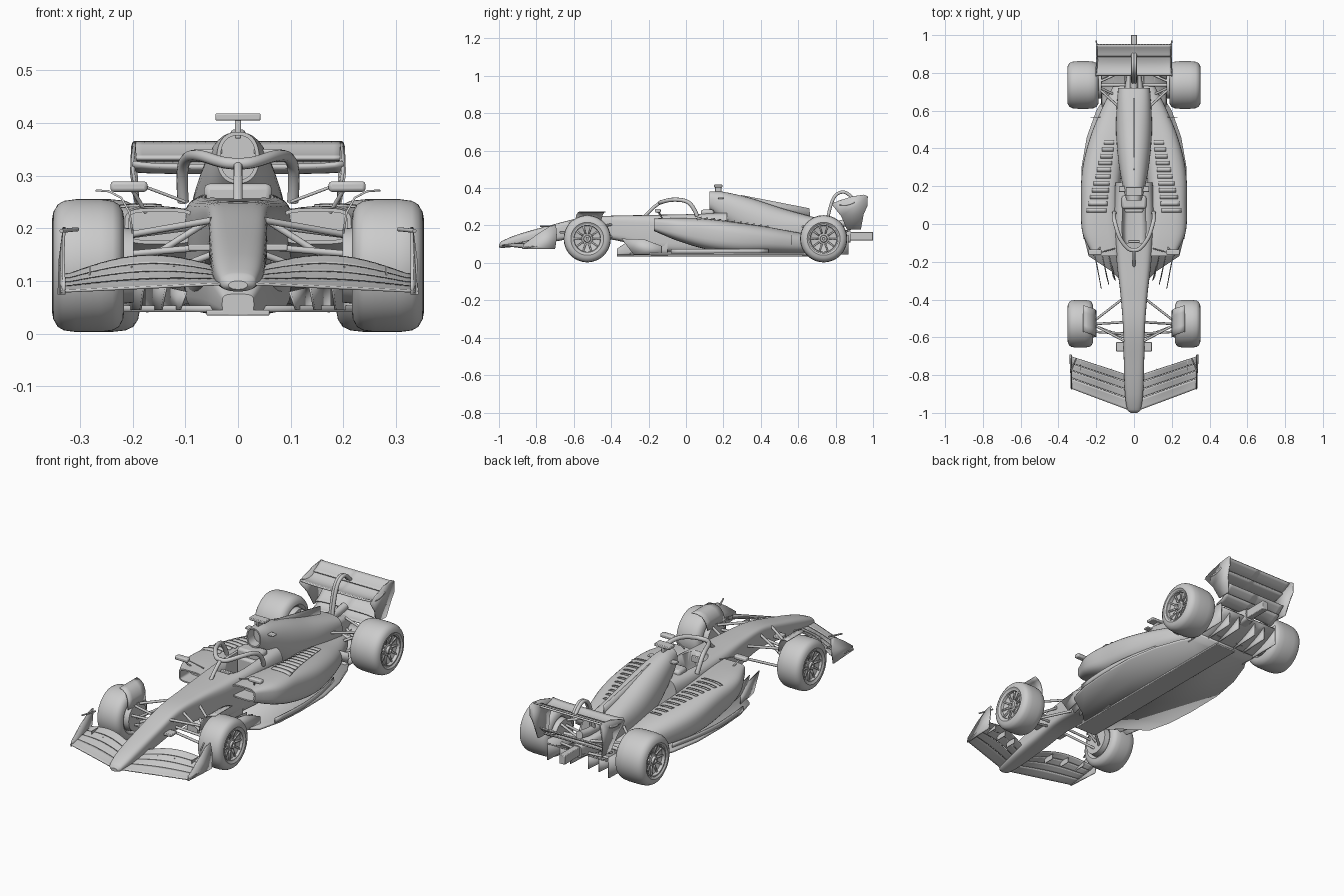
import bpy, bmesh
from math import sin, cos, pi
from mathutils import Vector
from mathutils.bvhtree import BVHTree

if "Cube" in bpy.data.objects:
    bpy.data.objects.remove(bpy.data.objects["Cube"])


def finish(name, bm, mirror=False, thick=0, bevel=0, angle=35):
    bmesh.ops.recalc_face_normals(bm, faces=bm.faces[:])
    me = bpy.data.meshes.new(name)
    bm.to_mesh(me)
    bm.free()
    ob = bpy.data.objects.new(name, me)
    bpy.context.collection.objects.link(ob)
    bpy.ops.object.select_all(action='DESELECT')
    ob.select_set(True)
    bpy.context.view_layer.objects.active = ob
    bpy.ops.object.shade_smooth_by_angle(angle=angle * pi / 180)
    if thick:
        m = ob.modifiers.new("thickness", 'SOLIDIFY')
        m.thickness, m.offset = thick, 0
    if bevel:
        m = ob.modifiers.new("bevel", 'BEVEL')
        m.width, m.segments = bevel, 2
    if mirror:
        ob.modifiers.new("mirror", 'MIRROR')
    return ob


def grid_faces(bm, rows, closed):
    n = len(rows[0])
    for a, b in zip(rows, rows[1:]):
        for i in range(n if closed else n - 1):
            j = (i + 1) % n
            bm.faces.new((a[i], a[j], b[j], b[i]))


def loft(name, secs, mirror=False, mouth=0, n=36, sub=6):
    """Smooth body through sections (y, centre x, half width, z bottom, z top, roundness)."""
    def slope(i, k):
        a, b = secs[max(i - 1, 0)], secs[min(i + 1, len(secs) - 1)]
        return (b[k] - a[k]) / (b[0] - a[0])
    full = []
    for i in range(len(secs) - 1):
        p, q = secs[i], secs[i + 1]
        h = q[0] - p[0]
        for s in range(sub):
            t = s / sub
            full.append([p[0] + h * t] + [
                (2*t**3 - 3*t*t + 1) * p[k] + (t**3 - 2*t*t + t) * h * slope(i, k)
                + (3*t*t - 2*t**3) * q[k] + (t**3 - t*t) * h * slope(i + 1, k) for k in range(1, 6)])
    full.append(secs[-1])
    bm = bmesh.new()
    rows = []
    for y, xc, w, zb, zt, e in full:
        row = []
        for i in range(n):
            c, s = cos(2 * pi * i / n), sin(2 * pi * i / n)
            sx = abs(c) ** (2 / e) * (1 if c > 0 else -1)
            sz = abs(s) ** (2 / e) * (1 if s > 0 else -1)
            row.append(bm.verts.new((xc + w * sx, y, (zb + zt) / 2 + (zt - zb) / 2 * sz)))
        rows.append(row)
    grid_faces(bm, rows, True)
    cap = bm.faces.new(rows[0])
    bm.faces.new(rows[-1])
    if mouth:
        bmesh.ops.recalc_face_normals(bm, faces=bm.faces[:])
        bmesh.ops.inset_individual(bm, faces=[cap], thickness=0.007)
        r = bmesh.ops.extrude_discrete_faces(bm, faces=[cap])
        bmesh.ops.translate(bm, verts=r['faces'][0].verts[:], vec=(0, mouth, 0))
    return finish(name, bm, mirror)


def sheet(name, f, nu, nv, thick, mirror=True):
    bm = bmesh.new()
    rows = [[bm.verts.new(f(u / nu, v / nv)) for v in range(nv + 1)] for u in range(nu + 1)]
    grid_faces(bm, rows, False)
    return finish(name, bm, mirror, thick)


def plate(name, pts, thick, mirror=True):
    bm = bmesh.new()
    bm.faces.new([bm.verts.new(p) for p in pts])
    return finish(name, bm, mirror, thick)


def box(name, lo, hi, mirror=True, bevel=0.003):
    bm = bmesh.new()
    bmesh.ops.create_cube(bm, size=1)
    for v in bm.verts:
        v.co = [(a + b) / 2 + c * (b - a) for a, b, c in zip(lo, hi, v.co)]
    return finish(name, bm, mirror, 0, bevel)


def lathe(name, cx, y, z, prof, n=56):
    bm = bmesh.new()
    rows = [[bm.verts.new((cx + x, y + r * cos(2*pi*i/n), z + r * sin(2*pi*i/n))) for i in range(n)] for x, r in prof]
    grid_faces(bm, rows, True)
    bm.faces.new(rows[0])
    bm.faces.new(rows[-1])
    return finish(name, bm, True)


def tube(name, pts, r, mirror=True, smooth=False):
    cu = bpy.data.curves.new(name, 'CURVE')
    cu.dimensions, cu.bevel_depth, cu.bevel_resolution, cu.use_fill_caps = '3D', r, 3, True
    sp = cu.splines.new('NURBS' if smooth else 'POLY')
    sp.points.add(len(pts) - 1)
    for p, c in zip(sp.points, pts):
        p.co = (*c, 1)
    if smooth:
        sp.use_endpoint_u, sp.order_u, sp.resolution_u = True, 3, 8
    tmp = bpy.data.objects.new(name, cu)
    bpy.context.collection.objects.link(tmp)
    bm = bmesh.new()
    bm.from_mesh(bpy.data.meshes.new_from_object(tmp.evaluated_get(bpy.context.evaluated_depsgraph_get())))
    bpy.data.objects.remove(tmp)
    return finish(name, bm, mirror, angle=50)


# nose and survival cell, with the cockpit cut out
tub = loft("chassis", [(-1, 0, .018, .084, .1, 2.2), (-.985, 0, .034, .08, .116, 2.5), (-.9, 0, .048, .088, .152, 3),
                       (-.73, 0, .054, .11, .2, 4), (-.55, 0, .058, .135, .243, 5), (-.37, 0, .072, .12, .253, 5),
                       (-.2, 0, .092, .07, .256, 5), (0, 0, .105, .05, .262, 5), (.22, 0, .1, .05, .27, 4)])
hole = loft("cockpit_cutter", [(-.13, 0, .035, .12, .4, 4), (-.08, 0, .06, .12, .4, 5), (.1, 0, .06, .12, .4, 5)])
hole.hide_render = hole.hide_viewport = True
cut = tub.modifiers.new("cockpit", 'BOOLEAN')
cut.object, cut.solver = hole, 'EXACT'
loft("keel", [(-.37, 0, .03, .036, .075, 4), (-.28, 0, .06, .036, .13, 4), (-.1, 0, .1, .036, .16, 4)])
box("seat_back", (-.05, .06, .12), (.05, .1, .25), False, .01)
box("headrest", (-.065, .08, .24), (.065, .15, .285), False, .012)
box("dashboard", (-.03, -.1, .22), (.03, -.085, .25), False)

# engine cover with intake, fin and camera
loft("engine_cover", [(.125, 0, .04, .285, .383, 2.3), (.2, 0, .06, .22, .38, 2.3), (.35, 0, .085, .12, .345, 2.2),
                      (.52, 0, .095, .08, .29, 2.3), (.72, 0, .085, .1, .235, 3)], mouth=.05)
plate("cover_fin", [(0, .25, .36), (0, .3, .362), (0, .66, .292), (0, .665, .23), (0, .3, .3)], .004, False)
box("camera_bar", (-.043, .15, .404), (.043, .195, .418), False)
box("camera_stalk", (-.006, .155, .37), (.006, .19, .41), False)
box("hoop_winglet", (.03, .17, .341), (.08, .2, .35))

# sidepods with inlets and cooling louvres
pod = loft("sidepod", [(-.17, .148, .067, .17, .238, 4), (-.05, .172, .1, .12, .242, 3.2), (.1, .18, .1, .075, .237, 3),
                       (.28, .17, .105, .05, .215, 2.7), (.45, .135, .1, .05, .19, 2.5), (.6, .09, .085, .05, .162, 2.5),
                       (.73, .06, .05, .06, .14, 2.5)], True, .08)
tree = BVHTree.FromPolygons([v.co for v in pod.data.vertices], [p.vertices[:] for p in pod.data.polygons])


def louvre(y0):
    k = (y0 - .06) / .36

    def f(u, v):
        x, y = .145 - .04 * k + u * (.105 - .05 * k), y0 + .022 * v
        hit = tree.ray_cast(Vector((x, y, .6)), Vector((0, 0, -1)))[0]
        return (x, y, (hit.z if hit else .15) + .001 + .007 * v)
    return f


for i in range(11):
    sheet(f"louvre_{i}", louvre(.06 + .036 * i), 6, 1, .002)

# halo
tube("halo_ring", [(-.104, .06, .25), (-.108, .04, .3), (-.1, 0, .335), (-.075, -.08, .34), (-.03, -.135, .324), (0, -.14, .322),
                   (.03, -.135, .324), (.075, -.08, .34), (.1, 0, .335), (.108, .04, .3), (.104, .06, .25)], .011, False, True)
tube("halo_pillar", [(0, -.135, .324), (0, -.175, .3), (0, -.22, .25)], .009, False, True)

# mirrors
box("mirror", (.172, -.165, .269), (.242, -.135, .289), bevel=.006)
tube("mirror_stalk", [(.2, -.15, .272), (.175, -.12, .23)], .004)
tube("mirror_brace", [(.175, -.15, .278), (.1, -.13, .25)], .003)

# floor, plank, fences and diffuser
half = [(.07, -.3), (.12, -.25), (.24, -.17), (.27, -.05), (.28, .1), (.278, .3), (.25, .46), (.2, .6), (.175, .64), (.17, .7)]
plate("floor", [(x, y, .047) for x, y in half] + [(-x, y, .047) for x, y in half[::-1]], .012, False)
box("plank", (-.06, -.37, .034), (.06, .7, .045), False)
for i, x in enumerate((.11, .145, .185)):
    plate(f"floor_fence_{i}", [(x + .03, -.13, .045), (x, -.28, .045), (x - .012, -.3 - .022 * i, .08 + .025 * i),
                               (x + .01, -.22, .085 + .02 * i), (x + .03, -.13, .09)], .004)
sheet("floor_edge", lambda u, v: (.265 + .02 * sin(pi * u) - .035 * u * u, -.08 + .52 * u, .05 + .025 * v), 10, 1, .004)
sheet("diffuser_roof", lambda u, v: (.17 * u, .62 + .25 * v, .05 + .08 * v * v), 2, 8, .006)
plate("diffuser_side", [(.172, .62, .04), (.172, .87, .045), (.172, .87, .15), (.172, .8, .15), (.172, .65, .07)], .005)
for i in range(2):
    x = .05 + .06 * i
    plate(f"diffuser_strake_{i}", [(x, .66, .045), (x, .86, .055), (x, .86, .125), (x, .75, .075)], .004)
plate("tyre_shield", [(.1, .565, .09), (.225, .565, .1), (.23, .565, .15), (.1, .565, .15)], .004)

# gearbox, rear structure
loft("gearbox", [(.6, 0, .07, .07, .2, 4), (.75, 0, .045, .09, .19, 4), (.88, 0, .025, .11, .17, 4)])
box("rear_light", (-.016, .86, .12), (.016, 1, .165), False)
tube("exhaust", [(0, .7, .2), (0, .8, .205), (0, .86, .215)], .02, False)


# front wing
def wing_part(a, b):
    def f(u, v):
        x = .03 + .307 * u
        t = a + (b - a) * v
        lead, trail = -.985 + .115 * u, -.8 + .1 * u
        low = .094 - .014 * u
        top = .118 + .03 * sin(pi * min(1, u * 1.05)) - .012 * u
        return (x, lead + (trail - lead) * t, low + (top - low) * t ** 1.3 + .008 * (b - a) * v + .004 * a)
    return f


for i, (a, b) in enumerate(((0, .32), (.34, .56), (.58, .78), (.8, 1))):
    sheet(f"front_wing_element_{i}", wing_part(a, b), 16, 5, .005)
plate("front_wing_endplate", [(.33, -.875, .074), (.34, -.7, .074), (.338, -.69, .14), (.33, -.695, .202),
                              (.33, -.73, .195), (.332, -.8, .15), (.33, -.87, .098)], .005)
tube("endplate_winglet", [(.335, -.78, .195), (.305, -.71, .198)], .004)
for i, x in enumerate((.12, .2, .28)):
    box(f"flap_bracket_{i}", (x, -.86 + x * .3, .1), (x + .003, -.8 + x * .3, .128), bevel=0)
box("nose_camera", (.05, -.675, .157), (.094, -.625, .17))


# rear wing
def foil(y0, y1, z0, z1, w, sag, drop):
    def f(u, v):
        x = w * u
        return (x, y0 + (y1 - y0) * v, z0 + (z1 - z0) * v - sag * sin(pi * v) - drop * u ** 6 * (1 - v))
    return f


sheet("rear_wing_main", foil(.785, .9, .318, .325, .2, .014, -.006), 12, 8, .009)
sheet("rear_wing_flap", foil(.885, .95, .332, .363, .198, .004, 0), 12, 5, .007)
sheet("beam_wing_low", foil(.83, .9, .17, .195, .17, .008, .01), 8, 5, .006)
sheet("beam_wing_high", foil(.87, .93, .2, .235, .172, .006, .01), 8, 5, .006)
plate("rear_wing_endplate", [(.2, .78, .312), (.2, .81, .33), (.197, .89, .356), (.197, .955, .364), (.2, .972, .355),
                             (.202, .97, .305), (.196, .95, .26), (.18, .935, .18), (.175, .86, .18), (.19, .83, .25)], .006)
for x in (-.006, .006):
    tube("wing_pylon", [(x, .74, .15), (x, .76, .26), (x, .79, .36), (x, .84, .385), (x, .88, .36), (x, .9, .335)],
         .009, False, True)


# wheels with dished rims, hubs and brake drums
def wheel(name, cx, w, y, drum):
    z, r = .129, .126
    lathe(name + "_tyre", cx, y, z, [(-w * .6, .03), (-w * .7, .07), (-w * .92, .078), (-w, .088), (-w * .97, .102), (-w * .86, .116),
                                     (-w * .68, .123), (-w * .35, r), (w * .35, r), (w * .68, .123), (w * .86, .116), (w * .97, .102),
                                     (w, .088), (w * .92, .079), (w * .88, .074), (w * .74, .07), (w * .66, .05), (w * .62, .03)])
    lathe(name + "_rim_ring", cx, y, z, [(w * .6, .078), (w * .93, .078), (w * .93, .072), (w * .6, .068)])
    lathe(name + "_hub", cx, y, z, [(w * .5, .032), (w * .72, .03), (w * .76, .02), (w * .9, .017), (w * .9, .008), (w * .8, .006)], 24)
    lathe(name + "_brake_drum", cx, y, z, [(-w - drum, .05), (-w - drum, .07), (-w * .6, .075), (-w * .5, .03)], 40)
    bm = bmesh.new()
    for i in range(10):
        a = 2 * pi * i / 10
        d, s = Vector((0, cos(a), sin(a))), Vector((0, -sin(a), cos(a))) * .004
        c = Vector((cx, y, z))
        bm.faces.new([bm.verts.new(c + p) for p in (d * .025 + s + Vector((w * .68, 0, 0)), d * .073 + s + Vector((w * .8, 0, 0)),
                                                   d * .073 - s + Vector((w * .8, 0, 0)), d * .025 - s + Vector((w * .68, 0, 0)))])
    finish(name + "_spokes", bm, True, .006)


wheel("front_wheel", .284, .068, -.528, .018)
wheel("rear_wheel", .27, .083, .736, .015)

# wheel deflectors above the front tyres
arc = [(.2, .19), (.206, .23), (.222, .258), (.245, .27), (.27, .272)]
sheet("wheel_deflector", lambda u, v: (arc[round(v * 4)][0], -.6 + .14 * u + .03 * v, arc[round(v * 4)][1]), 4, 4, .004)

# suspension: (inner point, outer point)
arms = {"front_upper_arm_a": ((.05, -.62, .215), (.22, -.53, .185)), "front_upper_arm_b": ((.065, -.4, .205), (.22, -.52, .185)),
        "front_lower_arm_a": ((.05, -.6, .15), (.22, -.535, .085)), "front_lower_arm_b": ((.065, -.4, .14), (.22, -.52, .085)),
        "front_pushrod": ((.055, -.52, .215), (.22, -.53, .11)), "front_track_rod": ((.05, -.58, .165), (.22, -.57, .15)),
        "rear_upper_arm_a": ((.06, .6, .195), (.2, .73, .185)), "rear_upper_arm_b": ((.035, .82, .18), (.2, .745, .185)),
        "rear_lower_arm_a": ((.06, .62, .11), (.2, .73, .085)), "rear_lower_arm_b": ((.03, .83, .12), (.2, .745, .085)),
        "rear_pullrod": ((.05, .66, .1), (.2, .73, .18)), "rear_drive_shaft": ((.03, .736, .135), (.2, .736, .129))}
for name, ends in arms.items():
    tube(name, ends, .009 if "shaft" in name else .0065)
